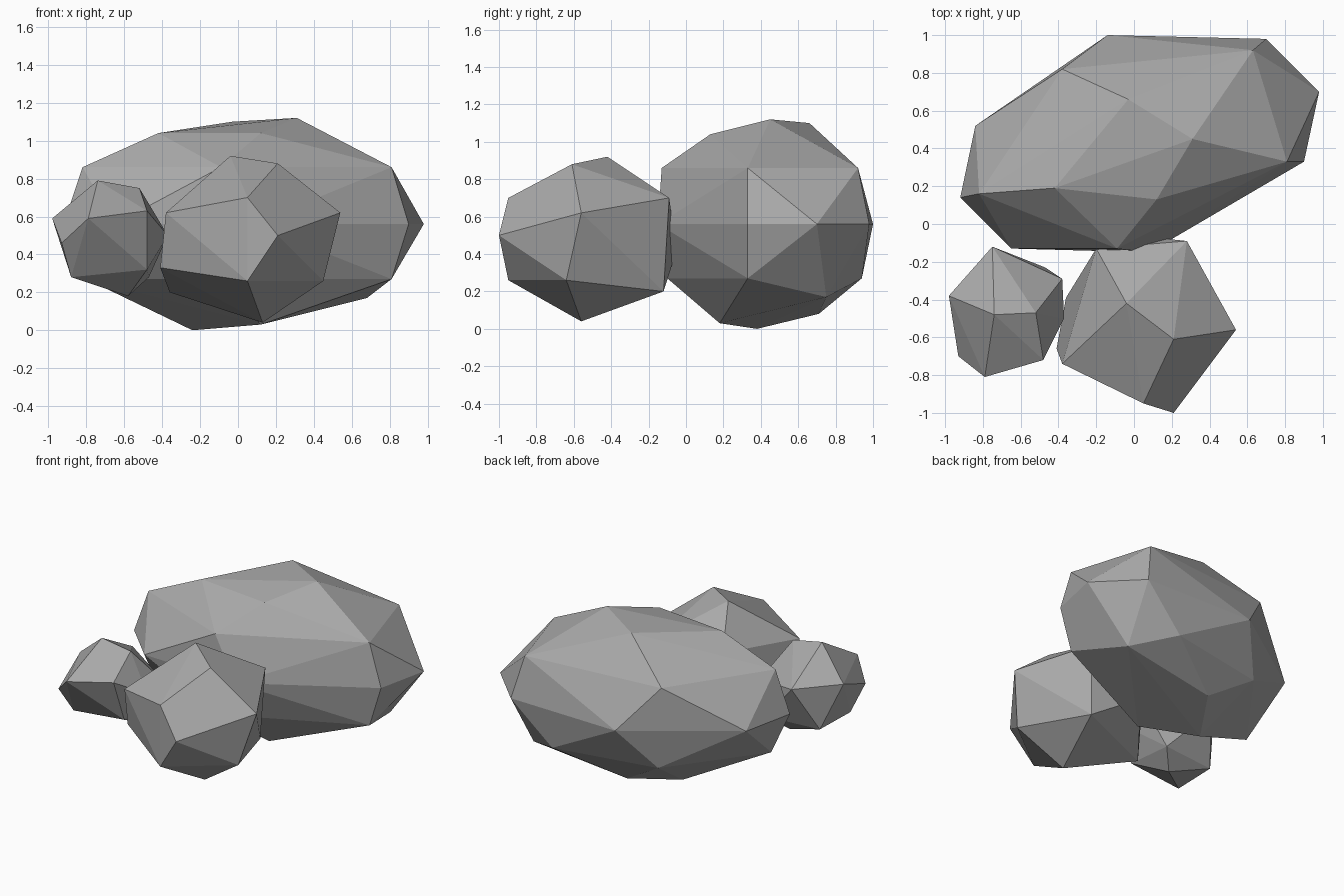
import bpy
import bmesh
import math

# Remove the default object only
default_object = bpy.data.objects.get("Cube")
if default_object:
    bpy.data.objects.remove(default_object, do_unlink=True)


def make_material(name, colour):
    material = bpy.data.materials.new(name)
    material.use_nodes = True
    material.diffuse_color = colour
    shader = material.node_tree.nodes["Principled BSDF"]
    shader.inputs["Base Color"].default_value = colour
    shader.inputs["Roughness"].default_value = 0.9
    return material


def ring(height, corners):
    """Raise flat corner positions to one shared height."""
    return [(x, y, height) for x, y in corners]


def make_rock(name, corners, material):
    """Wrap a faceted convex shell around the corners of a rock."""
    shell = bmesh.new()
    for corner in corners:
        shell.verts.new(corner)
    hull = bmesh.ops.convex_hull(shell, input=shell.verts[:])
    leftovers = set(hull["geom_interior"]) | set(hull["geom_unused"])
    loose = [part for part in leftovers if isinstance(part, bmesh.types.BMVert)]
    bmesh.ops.delete(shell, geom=loose, context="VERTS")

    # Merge triangles that lie in the same facet
    bmesh.ops.dissolve_limit(shell, angle_limit=math.radians(1),
                             verts=shell.verts[:], edges=shell.edges[:])
    bmesh.ops.recalc_face_normals(shell, faces=shell.faces[:])
    for face in shell.faces:
        face.smooth = False

    mesh = bpy.data.meshes.new(name)
    shell.to_mesh(mesh)
    shell.free()
    mesh.materials.append(material)
    rock = bpy.data.objects.new(name, mesh)
    bpy.context.scene.collection.objects.link(rock)
    return rock


stone = make_material("stone grey", (0.4, 0.4, 0.4, 1))

# Large boulder: rings of corners from the crown down to the base
large_boulder = (
    [(.31, .45, 1.12), (-.03, .66, 1.1)]
    + ring(1.04, [(-.42, .19), (.12, .13)])
    + ring(.86, [(-.82, .16), (-.09, -.13), (.81, .33), (.63, .92), (-.38, .82)])
    + ring(.56, [(-.14, 1), (.7, .98), (.98, .7), (.9, .33),
                 (.08, -.15), (-.65, -.13), (-.92, .14), (-.84, .52)])
    + ring(.27, [(.81, .33), (.4, .94), (-.34, .8), (-.8, .18), (-.09, -.1)])
    + [(.68, .75, .17), (-.03, .71, .08), (.12, .18, .03), (-.24, .38, 0)]
)
make_rock("large_boulder", large_boulder, stone)

# Medium rock: leans against the front of the boulder
medium_rock = (
    [(-.04, -.42, .92), (.21, -.61, .88)]
    + ring(.7, [(.05, -.95), (.28, -.09), (-.2, -.13)])
    + ring(.62, [(.54, -.56), (-.38, -.74)])
    + [(.21, -1, .5), (-.1, -.05, .42), (-.41, -.66, .33)]
    + ring(.26, [(.05, -.95), (.45, -.64)])
    + ring(.2, [(-.36, -.39), (.26, -.12)])
    + [(.13, -.56, .04)]
)
make_rock("medium_rock", medium_rock, stone)

# Small rock: sits beside the medium rock
small_rock = (
    [(-.74, -.48, .79), (-.52, -.47, .75), (-.48, -.72, .63)]
    + ring(.59, [(-.98, -.38), (-.79, -.81), (-.75, -.12)])
    + ring(.5, [(-.38, -.29), (-.37, -.5)])
    + [(-.93, -.7, .46), (-.48, -.6, .32)]
    + ring(.28, [(-.88, -.6), (-.87, -.27), (-.47, -.23)])
    + [(-.58, -.34, .18)]
)
make_rock("small_rock", small_rock, stone)
